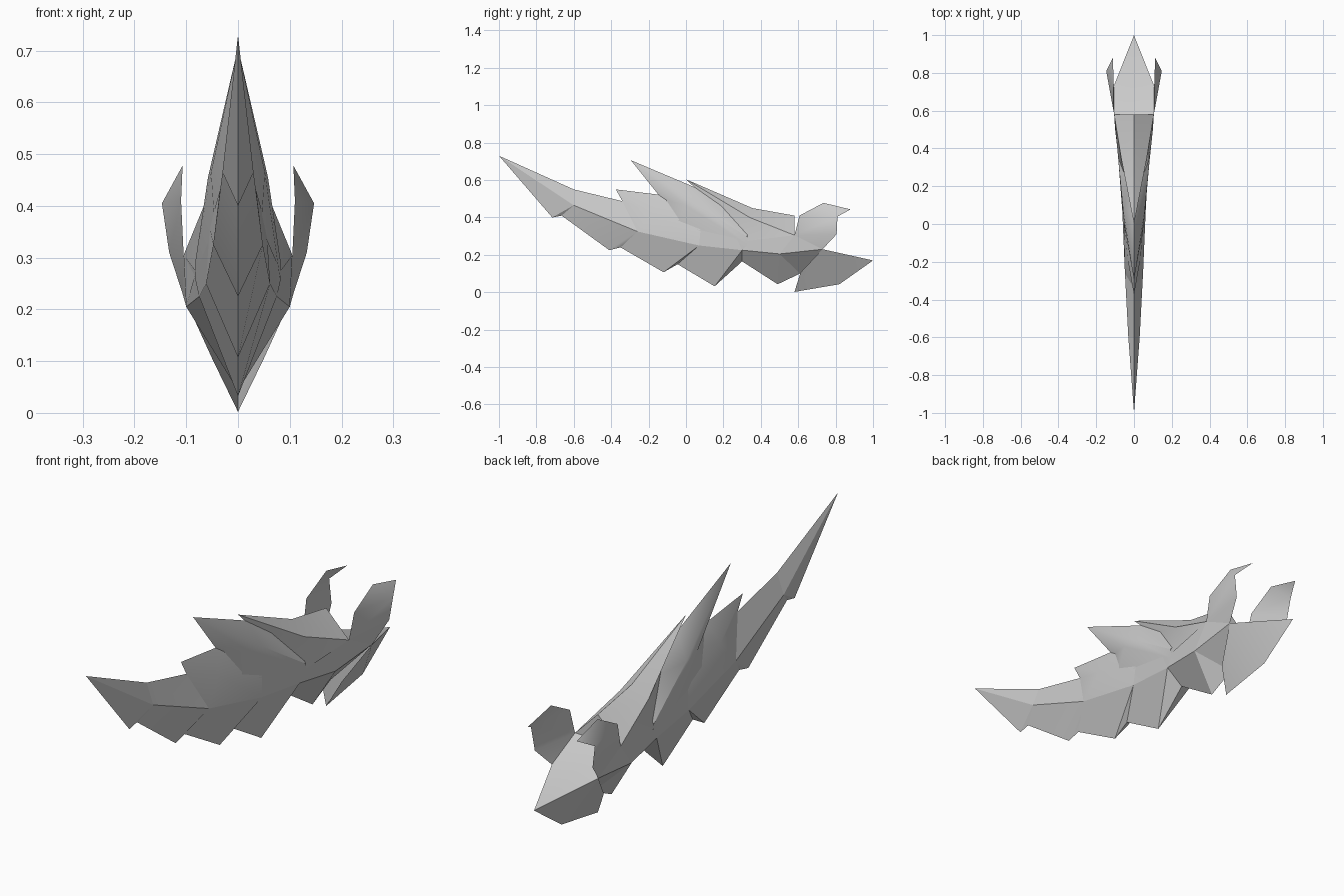
import bpy
import bmesh
import math
from mathutils import Vector

default_cube = bpy.data.objects.get("Cube")
if default_cube:
    bpy.data.objects.remove(default_cube, do_unlink=True)

# One plain grey for the whole model
grey = bpy.data.materials.new("plain_grey")
grey.use_nodes = True
grey.diffuse_color = (0.6, 0.6, 0.6, 1)
grey.node_tree.nodes["Principled BSDF"].inputs["Base Color"].default_value = (0.6, 0.6, 0.6, 1)


def mid(y, z):
    """Point on the centre plane."""
    return Vector((0, y, z))


def side(x, y, z):
    """Point on the model's left half."""
    return Vector((x, y, z))


def finish(name, polygons):
    """Build the left half, mirror it, weld the seam and shade it."""
    bm = bmesh.new()
    for polygon in polygons:
        for sign in (1, -1):
            corners = []
            for point in polygon[::sign]:
                if not corners or point != corners[-1]:
                    corners.append(point)
            if corners[0] == corners[-1]:
                corners.pop()
            if len(corners) > 2:
                bm.faces.new([bm.verts.new((sign * p.x, p.y, p.z)) for p in corners])
    bmesh.ops.remove_doubles(bm, verts=bm.verts, dist=0.0005)
    bmesh.ops.recalc_face_normals(bm, faces=bm.faces)
    mesh = bpy.data.meshes.new(name)
    bm.to_mesh(mesh)
    bm.free()
    mesh.materials.append(grey)
    part = bpy.data.objects.new(name, mesh)
    bpy.context.collection.objects.link(part)
    bpy.ops.object.select_all(action="DESELECT")
    part.select_set(True)
    bpy.context.view_layer.objects.active = part
    bpy.ops.object.shade_smooth_by_angle(angle=math.radians(30))
    return part


def loft(name, *rails):
    """Skin neighbouring rails; repeated points collapse to triangles."""
    polygons = []
    for upper, lower in zip(rails, rails[1:]):
        for i in range(len(upper) - 1):
            polygons.append([upper[i], lower[i], lower[i + 1], upper[i + 1]])
    return finish(name, polygons)


# Shared outline points: the widest line along the flanks
flank_front = side(0.03, -0.6, 0.465)
flank_neck = side(0.048, -0.26, 0.325)
flank_waist = side(0.062, 0.07, 0.25)
flank_hip = side(0.075, 0.3, 0.225)
flank_rear = side(0.1, 0.5, 0.205)
flank = [flank_front, flank_neck, flank_waist, flank_hip, flank_rear]
rear_shoulder = side(0.105, 0.58, 0.305)
rear_corner = side(0.107, 0.73, 0.23)

# Nose blade
nose_tip = mid(-1, 0.73)
crest_front = mid(-0.6, 0.55)
nose_heel = mid(-0.665, 0.41)
nose_keel = mid(-0.715, 0.4)
finish("nose_blade", [
    [nose_tip, flank_front, crest_front],
    [nose_tip, nose_keel, flank_front],
    [nose_keel, nose_heel, flank_front],
])

# Belly scales: each drops to a keel point, then steps back up
keel = [
    (nose_heel, mid(-0.41, 0.225)),
    (mid(-0.35, 0.24), mid(-0.12, 0.107)),
    (mid(-0.045, 0.15), mid(0.153, 0.032)),
    (mid(0.3, 0.165), mid(0.49, 0.043)),
]
keel_end = mid(0.61, 0.1)
heels = [start for start, low in keel[1:]] + [keel_end]
for i, (start, low) in enumerate(keel):
    finish("belly_scale_%d" % (i + 1), [
        [flank[i], start, low, flank[i + 1]],
        [flank[i + 1], low, heels[i]],
    ])

# Neck roof
crest_neck = mid(-0.34, 0.487)
loft("neck_roof",
     [crest_front, crest_neck, mid(-0.1, 0.43)],
     [flank_front, flank_neck, flank_waist])

# Front spike
finish_tip = mid(-0.375, 0.55)
spike_side = side(0.035, -0.18, 0.43)
loft("front_spike",
     [finish_tip, mid(-0.13, 0.52), mid(0.1, 0.49)],
     [finish_tip, spike_side, side(0.055, 0.08, 0.36)],
     [crest_neck, flank_neck, flank_waist])

# Tall middle spike with a narrow bevelled edge
tall_tip = mid(-0.295, 0.706)
loft("tall_spike",
     [tall_tip, mid(0.06, 0.556), mid(0.33, 0.43)],
     [tall_tip, side(0.058, 0.08, 0.455), side(0.082, 0.33, 0.295)],
     [tall_tip, side(0.052, 0, 0.465), side(0.082, 0.33, 0.255)],
     [mid(-0.13, 0.5), side(0.045, -0.05, 0.36), flank_hip])

# Body walls between the flanks and the spikes
loft("body_wall",
     [side(0.045, -0.05, 0.36), side(0.082, 0.33, 0.275), rear_shoulder],
     [flank_waist, flank_hip, flank_rear])

# Rear spike and saddle roof
rear_tip = mid(0, 0.604)
loft("rear_spike",
     [rear_tip, mid(0.355, 0.45), mid(0.58, 0.41)],
     [rear_tip, side(0.066, 0.34, 0.4), rear_shoulder],
     [mid(0.12, 0.49), side(0.08, 0.33, 0.275), flank_rear])

# Rear guard below the fins
finish("rear_guard", [
    [rear_shoulder, flank_rear, rear_corner],
    [flank_rear, keel_end, rear_corner],
    [mid(0.58, 0.41), rear_shoulder, mid(0.58, 0.305)],
])

# Tail wedge
tail_tip = mid(1, 0.17)
tail_low = mid(0.82, 0.043)
tail_front = mid(0.58, 0.002)
tail_edge = side(0.05, 0.612, 0.105)
finish("tail_wedge", [
    [mid(0.58, 0.305), rear_shoulder, rear_corner, mid(0.73, 0.23)],
    [mid(0.73, 0.23), rear_corner, tail_tip],
    [rear_corner, tail_low, tail_tip],
    [rear_corner, tail_edge, tail_front, tail_low],
])

# Pair of hooked fins
fin_bend = side(0.133, 0.805, 0.31)
fin_hook = side(0.147, 0.81, 0.405)
fin_top = side(0.107, 0.735, 0.478)
fin_notch = side(0.11, 0.607, 0.41)
finish("hooked_fins", [
    [rear_shoulder, rear_corner, fin_bend],
    [rear_shoulder, fin_bend, fin_hook, fin_notch],
    [fin_notch, fin_hook, fin_top],
    [fin_top, fin_hook, side(0.112, 0.88, 0.443)],
])
